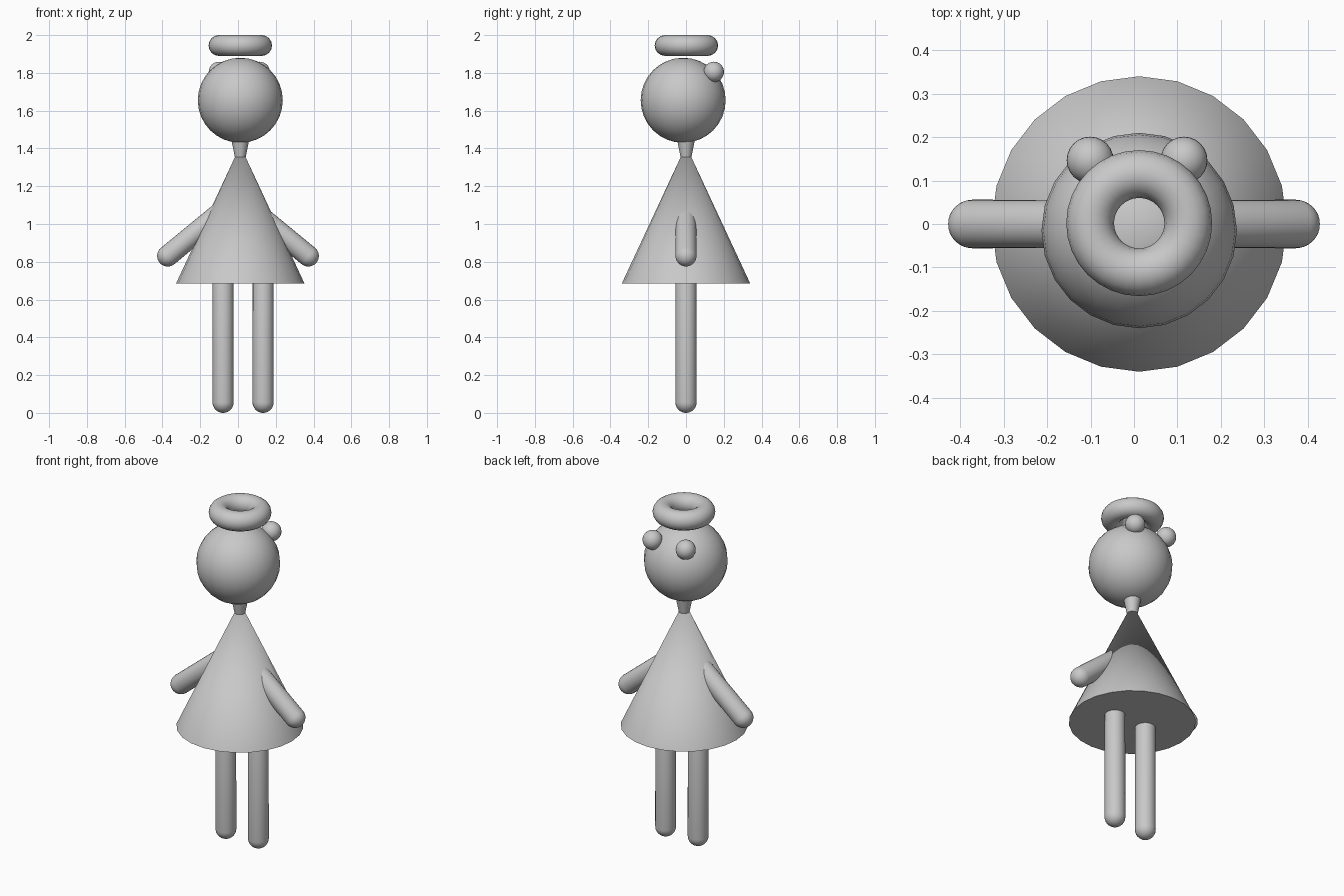
import bpy
import math
from mathutils import Vector

cube = bpy.data.objects.get("Cube")
if cube:
    bpy.data.objects.remove(cube, do_unlink=True)

GREY = (0.58, 0.58, 0.58, 1)
grey = bpy.data.materials.new("plain grey")
grey.use_nodes = True
grey.diffuse_color = GREY
grey.node_tree.nodes["Principled BSDF"].inputs["Base Color"].default_value = GREY

CX = 0.012          # axis of the body and head
LIMB_R = 0.056


def finish(name):
    """Name, colour and smooth the active object."""
    ob = bpy.context.object
    ob.name = name
    ob.data.materials.append(grey)
    bpy.ops.object.shade_smooth_by_angle(angle=math.radians(40))
    return ob


def ball(name, radius, location, segments=24, rings=16):
    bpy.ops.mesh.primitive_uv_sphere_add(segments=segments, ring_count=rings,
                                         radius=radius, location=location)
    return finish(name)


def capsule(name, start, end, radius):
    """Round-ended limb: a sphere whose two halves are pulled apart."""
    start, end = Vector(start), Vector(end)
    axis = end - start
    ob = ball(name, radius, (start + end) / 2)
    half = axis.length / 2
    # the equator belongs to the lower half, so the side is one ring of long quads
    for v in ob.data.vertices:
        v.co.z += half if v.co.z > 1e-5 else -half
    ob.rotation_mode = 'QUATERNION'
    ob.rotation_quaternion = axis.to_track_quat('Z', 'Y')
    return ob


# Dress
bpy.ops.mesh.primitive_cone_add(vertices=24, radius1=0.34, radius2=0, depth=0.73,
                                location=(CX, 0, 0.685 + 0.365))
finish("dress")

# Neck, widening towards the head
bpy.ops.mesh.primitive_cone_add(vertices=24, radius1=0.029, radius2=0.053, depth=0.12,
                                location=(CX, 0, 1.415))
finish("neck")

# Head
ball("head", 0.225, (CX, -0.015, 1.655))

# Ring above the head
bpy.ops.mesh.primitive_torus_add(major_segments=32, minor_segments=16,
                                 major_radius=0.113, minor_radius=0.055,
                                 location=(CX, 0.002, 1.945))
finish("head_ring")

# Paired parts
for side, s in (("left", 1), ("right", -1)):
    ball(side + "_hair_bun", 0.054, (0.007 + s * 0.108, 0.147, 1.805))
    capsule(side + "_arm", (s * 0.372, 0, 0.831), (s * 0.1, 0, 1.056), LIMB_R)
    leg_x = 0.027 + s * 0.106
    capsule(side + "_leg", (leg_x, 0, LIMB_R), (leg_x, 0, 0.75), LIMB_R)
